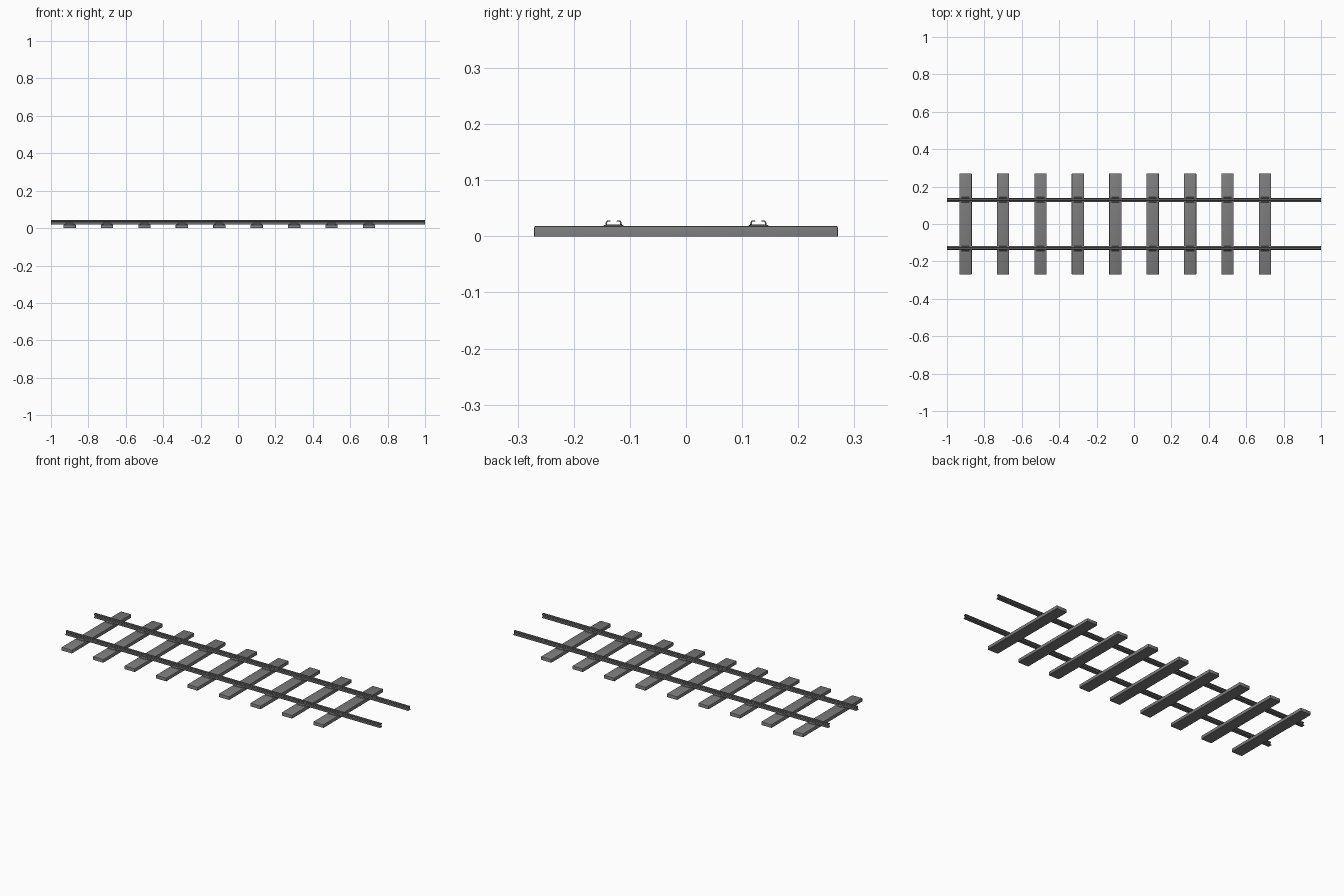
import bpy
import bmesh

cube = bpy.data.objects.get("Cube")
if cube:
    bpy.data.objects.remove(cube, do_unlink=True)

GAUGE = 0.129          # rail offset from the centre line
SLEEPER_TOP = 0.0187
SLEEPER_X = [-0.9 + 0.2 * i for i in range(9)]


def material(name, value):
    mat = bpy.data.materials.new(name)
    mat.use_nodes = True
    colour = (value, value, value, 1)
    mat.diffuse_color = colour
    mat.node_tree.nodes["Principled BSDF"].inputs["Base Color"].default_value = colour
    return mat


sleeper_grey = material("sleeper grey", 0.2)
rail_grey = material("rail grey", 0.16)


def finish(bm, name, mat):
    bmesh.ops.recalc_face_normals(bm, faces=bm.faces)
    mesh = bpy.data.meshes.new(name)
    bm.to_mesh(mesh)
    bm.free()
    mesh.materials.append(mat)
    obj = bpy.data.objects.new(name, mesh)
    bpy.context.collection.objects.link(obj)
    return obj


def extrude_profile(name, profile, x, length, y, mat, capped):
    """Sweep a closed (y, z) outline along x."""
    bm = bmesh.new()
    rings = [[bm.verts.new((x + side * length / 2, y + py, pz)) for py, pz in profile]
             for side in (-1, 1)]
    count = len(profile)
    for i in range(count):
        j = (i + 1) % count
        bm.faces.new((rings[0][i], rings[0][j], rings[1][j], rings[1][i]))
    if capped:
        for ring in rings:
            bm.faces.new(ring)
    return finish(bm, name, mat)


def mirrored(half):
    return half + [(-y, z) for y, z in reversed(half)]


# Sleepers with softened edges
for n, x in enumerate(SLEEPER_X):
    bm = bmesh.new()
    bmesh.ops.create_cube(bm, size=1)
    for v in bm.verts:
        v.co.x = x + v.co.x * 0.066
        v.co.y *= 0.541
        v.co.z = (v.co.z + 0.5) * SLEEPER_TOP
    edges = [e for e in bm.edges if any(v.co.z > 0.001 for v in e.verts)]
    bmesh.ops.bevel(bm, geom=edges, offset=0.003, segments=2, profile=0.5, affect='EDGES')
    finish(bm, f"sleeper_{n + 1}", sleeper_grey)

# Rails: foot, web and head, open at both ends
rail_profile = mirrored([
    (0.0105, 0.0205), (0.0105, 0.0235), (0.003, 0.026), (0.003, 0.034),
    (0.006, 0.0365), (0.006, 0.042), (0.0045, 0.0435)])

# Baseplate and the hooked clip that grips the rail foot
plate_profile = mirrored([(0.0185, 0.018), (0.0175, 0.0195), (0.0125, 0.0212)])
clip_profile = [
    (0.0150, 0.0200), (0.0138, 0.0255), (0.0115, 0.0285), (0.0060, 0.0285),
    (0.0050, 0.0265), (0.0105, 0.0260), (0.0118, 0.0240), (0.0118, 0.0200)]

for label, y in (("back", GAUGE), ("front", -GAUGE)):
    extrude_profile(f"{label}_rail", rail_profile, 0, 2, y, rail_grey, False)
    for n, x in enumerate(SLEEPER_X):
        extrude_profile(f"{label}_baseplate_{n + 1}", plate_profile, x, 0.05, y,
                        rail_grey, True)
        for side, sign in (("inner", -1), ("outer", 1)):
            hook = [(py * sign, pz) for py, pz in clip_profile]
            extrude_profile(f"{label}_{side}_clip_{n + 1}", hook, x, 0.042, y,
                            rail_grey, True)

# Smooth the sleepers, keeping sharp edges
bpy.ops.object.select_all(action='DESELECT')
for obj in bpy.context.collection.objects:
    if obj.name.startswith("sleeper"):
        obj.select_set(True)
        bpy.context.view_layer.objects.active = obj
bpy.ops.object.shade_smooth_by_angle()
